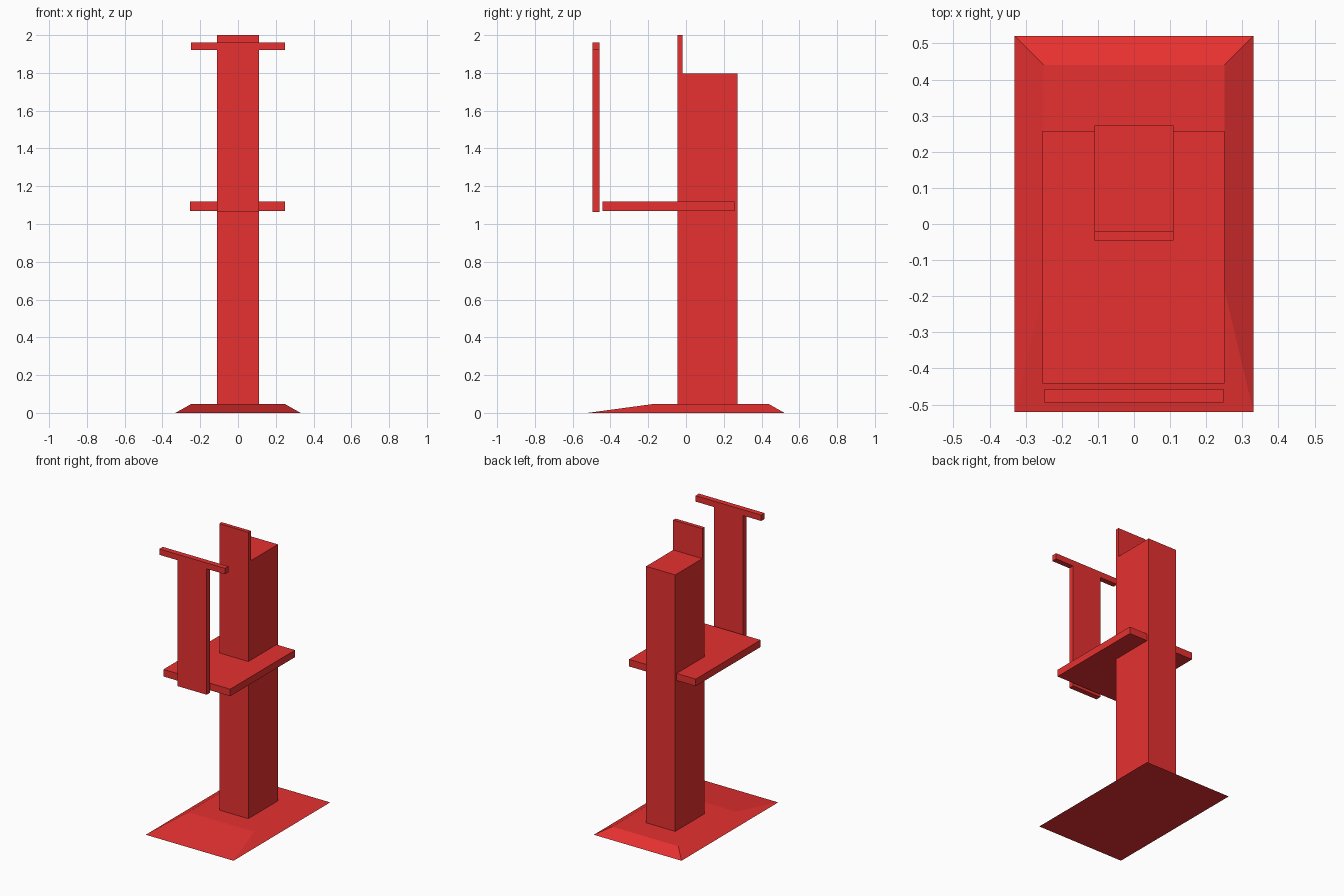
import bpy, bmesh
from mathutils import Vector

if "Cube" in bpy.data.objects:
    bpy.data.objects.remove(bpy.data.objects["Cube"])

red = bpy.data.materials.new("red_paint")
red.diffuse_color = (0.8, 0.03, 0.03, 1)
red.use_nodes = True
red.node_tree.nodes["Principled BSDF"].inputs["Base Color"].default_value = red.diffuse_color


def finish(name, bm):
    bmesh.ops.recalc_face_normals(bm, faces=bm.faces)
    mesh = bpy.data.meshes.new(name)
    bm.to_mesh(mesh)
    bm.free()
    mesh.materials.append(red)
    obj = bpy.data.objects.new(name, mesh)
    bpy.context.collection.objects.link(obj)
    return obj


def extrude(name, points, depth):
    """Extrude a closed 3D outline along the depth vector."""
    bm = bmesh.new()
    face = bm.faces.new([bm.verts.new(p) for p in points])
    new = bmesh.ops.extrude_face_region(bm, geom=[face])["geom"]
    verts = [v for v in new if isinstance(v, bmesh.types.BMVert)]
    bmesh.ops.translate(bm, vec=Vector(depth), verts=verts)
    return finish(name, bm)


def rect(x0, x1, y0, y1, z):
    return [(x0, y0, z), (x1, y0, z), (x1, y1, z), (x0, y1, z)]


# Sloped base plate: long ramp at the front, short bevels elsewhere
bm = bmesh.new()
low = [bm.verts.new(p) for p in rect(-0.331, 0.331, -0.521, 0.521, 0)]
top = [bm.verts.new(p) for p in rect(-0.25, 0.25, -0.18, 0.44, 0.046)]
bm.faces.new(low)
bm.faces.new(top)
for i in range(4):
    j = (i + 1) % 4
    bm.faces.new((low[i], low[j], top[j], top[i]))
finish("base", bm)

# Column with a raised front lip, as a side profile
side = [(-0.045, 0.046), (0.273, 0.046), (0.273, 1.796),
        (-0.019, 1.796), (-0.019, 2.0), (-0.045, 2.0)]
extrude("column", [(-0.11, y, z) for y, z in side], (0.22, 0, 0))

# Shelf running through the column
extrude("shelf", rect(-0.254, 0.25, -0.441, 0.258, 1.07), (0, 0, 0.048))

# T-shaped panel standing ahead of the shelf
half = [(0.11, 1.063), (0.11, 1.922), (0.248, 1.922), (0.248, 1.962)]
outline = half + [(-x, z) for x, z in reversed(half)]
extrude("front_panel", [(x, -0.494, z) for x, z in outline], (0, 0.037, 0))
